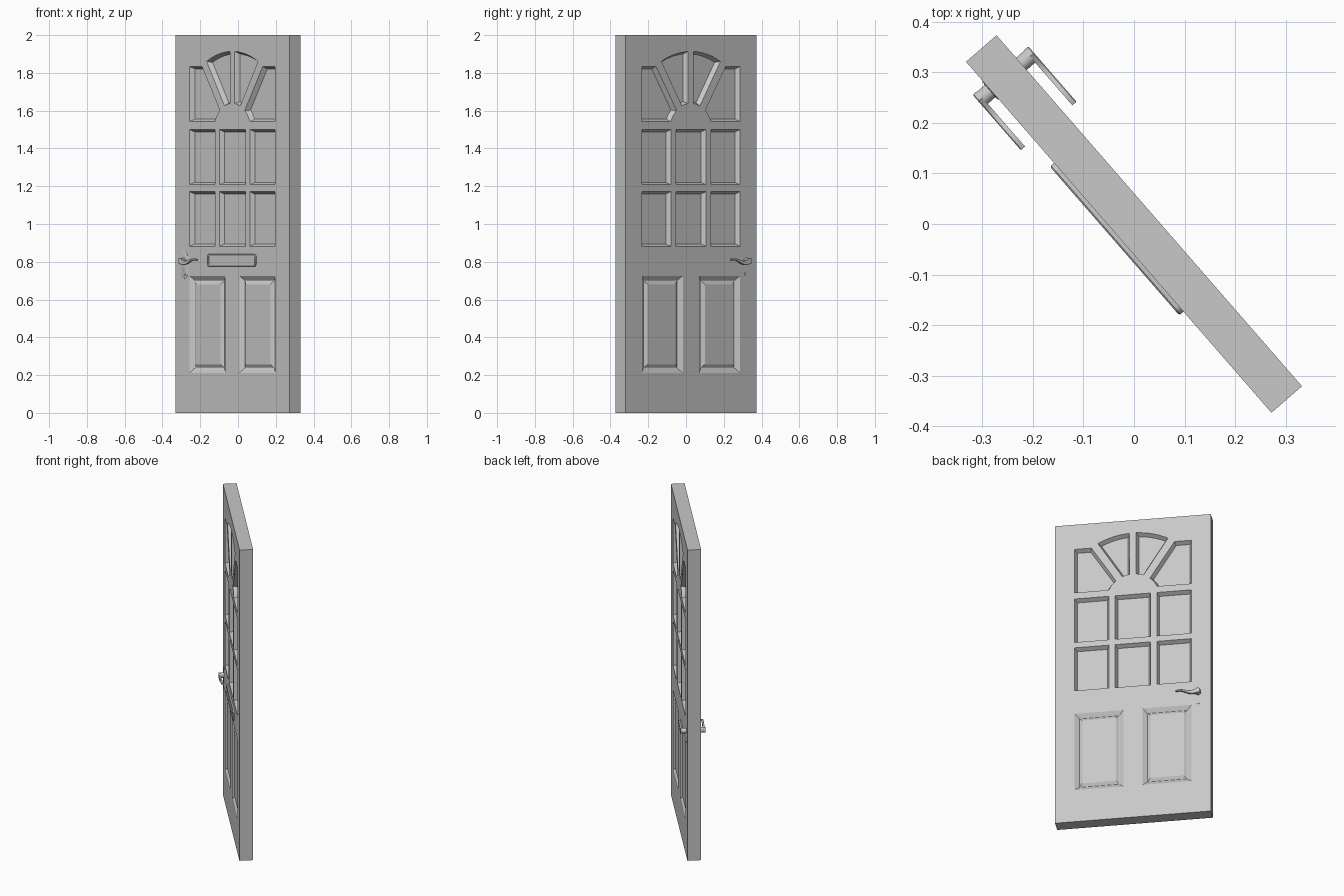
import bpy, bmesh
from math import sin, cos, pi, radians, hypot
from mathutils import Vector

if "Cube" in bpy.data.objects:
    bpy.data.objects.remove(bpy.data.objects["Cube"])

W, H = 0.46, 0.04            # half width and half thickness of the leaf
TURN = radians(-48.97)       # the door stands half open
FAN_Z, FAN_IN, FAN_OUT = 1.487, 0.152, 0.427

grey = bpy.data.materials.new("plain grey")
grey.use_nodes = True
grey.diffuse_color = (0.58, 0.58, 0.58, 1)
grey.node_tree.nodes["Principled BSDF"].inputs["Base Color"].default_value = (0.58, 0.58, 0.58, 1)


def inset(points, d):
    """Offset a closed outline inwards by d, always counter-clockwise."""
    p = [Vector(q) for q in points]
    if sum(a.x * b.y - b.x * a.y for a, b in zip(p, p[1:] + p[:1])) < 0:
        p.reverse()
    out = []
    for i, q in enumerate(p):
        e1 = (q - p[i - 1]).normalized()
        e2 = (p[(i + 1) % len(p)] - q).normalized()
        n1, n2 = Vector((-e1.y, e1.x)), Vector((-e2.y, e2.x))
        out.append(q + (n1 + n2) * d / (1 + n1.dot(n2)))
    return out


def stack(bm, outline, layers, side=-1):
    """Loft an outline through (distance from door centre, inset) layers."""
    rings = [[bm.verts.new((q.x, side * y, q.y)) for q in inset(outline, d)]
             for y, d in layers]
    n = len(outline)
    for a, b in zip(rings, rings[1:]):
        for i in range(n):
            j = (i + 1) % n
            bm.faces.new((a[i], a[j], b[j], b[i]))
    bm.faces.new(rings[0])
    bm.faces.new(rings[-1])


def finish(bm, name, smooth=False):
    bmesh.ops.recalc_face_normals(bm, faces=bm.faces[:])
    mesh = bpy.data.meshes.new(name)
    bm.to_mesh(mesh)
    bm.free()
    mesh.materials.append(grey)
    ob = bpy.data.objects.new(name, mesh)
    bpy.context.collection.objects.link(ob)
    ob.rotation_euler.z = TURN
    if smooth:
        bpy.ops.object.select_all(action='DESELECT')
        ob.select_set(True)
        bpy.context.view_layer.objects.active = ob
        bpy.ops.object.shade_smooth_by_angle(angle=radians(35))
    return ob


def rect(x0, x1, z0, z1):
    return [(x0, z0), (x1, z0), (x1, z1), (x0, z1)]


def arc(cx, cz, r, a0, a1, n):
    return [(cx + r * cos(a0 + (a1 - a0) * i / n), cz + r * sin(a0 + (a1 - a0) * i / n))
            for i in range(n + 1)]


def circle(cx, cz, r, n=24):
    return arc(cx, cz, r, 0, 2 * pi, n)[:-1]


def rounded(x0, x1, z0, z1, r):
    pts = []
    for k, (x, z) in enumerate(rect(x0 + r, x1 - r, z0 + r, z1 - r)):
        pts += arc(x, z, r, pi + k * pi / 2, pi * 1.5 + k * pi / 2, 5)
    return pts


def mirror(outline):
    return [(-x, z) for x, z in outline]


# Pane outlines: two rows of three
panes = [rect(x0, x1, z0, z1)
         for z0, z1 in ((0.882, 1.171), (1.208, 1.5))
         for x0, x1 in ((-0.345, -0.141), (-0.105, 0.105), (0.141, 0.345))]

# Fan panes and the corner panes beside them
fan = (arc(0, FAN_Z, FAN_OUT, radians(87.4), radians(61), 8)
       + arc(0, FAN_Z, FAN_IN, radians(65.5), radians(82.8), 3))
corner = ([(0.345, 1.542), (0.345, 1.834), (0.245, 1.834)]
          + arc(0, FAN_Z, FAN_IN, radians(48.5), radians(21.2), 4))
panes += [fan, mirror(fan), corner, mirror(corner)]

# Lower panel outlines
panel = rect(0.057, 0.345, 0.212, 0.726)
panels = [panel, mirror(panel)]

# Door leaf with recesses cut in both faces
bm = bmesh.new()
stack(bm, rect(-W, W, 0, 2), [(-H, 0), (H, 0)])
door = finish(bm, "door_leaf")

bm = bmesh.new()
for side in (-1, 1):
    for p in panes:
        stack(bm, p, [(H + 0.004, -0.002), (H - 0.026, 0.013)], side)
    for p in panels:
        stack(bm, p, [(H + 0.004, -0.006), (H - 0.017, 0.026)], side)
cutter = finish(bm, "recess_cutter")
cutter.hide_render = True

cut = door.modifiers.new("recesses", 'BOOLEAN')
cut.operation, cut.solver, cut.object = 'DIFFERENCE', 'EXACT', cutter
bpy.context.view_layer.update()
result = bpy.data.meshes.new_from_object(
    door.evaluated_get(bpy.context.evaluated_depsgraph_get()))
door.modifiers.clear()
door.data = result
bpy.data.objects.remove(cutter)

# Raised fields inside the lower panels
bm = bmesh.new()
for side in (-1, 1):
    for p in panels:
        stack(bm, p, [(H - 0.019, 0.027), (H - 0.017, 0.027), (H - 0.006, 0.045)], side)
finish(bm, "raised_panel_fields")

# Letter plate with a sunken flap
bm = bmesh.new()
stack(bm, rounded(-0.195, 0.195, 0.774, 0.84, 0.018),
      [(H - 0.002, 0), (H + 0.008, 0), (H + 0.011, 0.003),
       (H + 0.011, 0.011), (H + 0.006, 0.012)])
finish(bm, "letter_plate", True)

# Lever outline: round hub end flowing into a wavy tapering tail
HX, HZ, LENGTH, STEPS = -0.385, 0.804, 0.128, 16
upper, lower = [], []
for i in range(2, STEPS + 1):
    t = i / STEPS
    x = HX + LENGTH * t
    mid = HZ - 0.009 * sin(2 * pi * t * 0.9)
    half = 0.005 + 0.012 * (1 - t) ** 2
    upper.append((x, mid + half))
    lower.append((x, mid - half))
lever = arc(HX, HZ, 0.017, pi / 2, pi * 1.5, 10) + lower + upper[::-1]

# Lever handles with their spindles and keyholes on both faces
for side, face in ((-1, "front"), (1, "back")):
    bm = bmesh.new()
    stack(bm, circle(HX, HZ, 0.016), [(H - 0.005, 0), (H + 0.024, 0)], side)
    finish(bm, face + "_handle_spindle", True)
    bm = bmesh.new()
    stack(bm, lever, [(H + 0.022, 0), (H + 0.031, 0), (H + 0.033, 0.002)], side)
    finish(bm, face + "_lever", True)
    bm = bmesh.new()
    stack(bm, circle(HX, 0.735, 0.009, 16), [(H - 0.002, 0), (H + 0.003, 0)], side)
    finish(bm, face + "_keyhole_cover", True)

# Slim back plate behind the front lever
bm = bmesh.new()
stack(bm, rounded(-0.41, -0.362, 0.71, 0.855, 0.022),
      [(H - 0.002, 0), (H + 0.001, 0), (H + 0.002, 0.002)])
finish(bm, "front_handle_plate", True)
